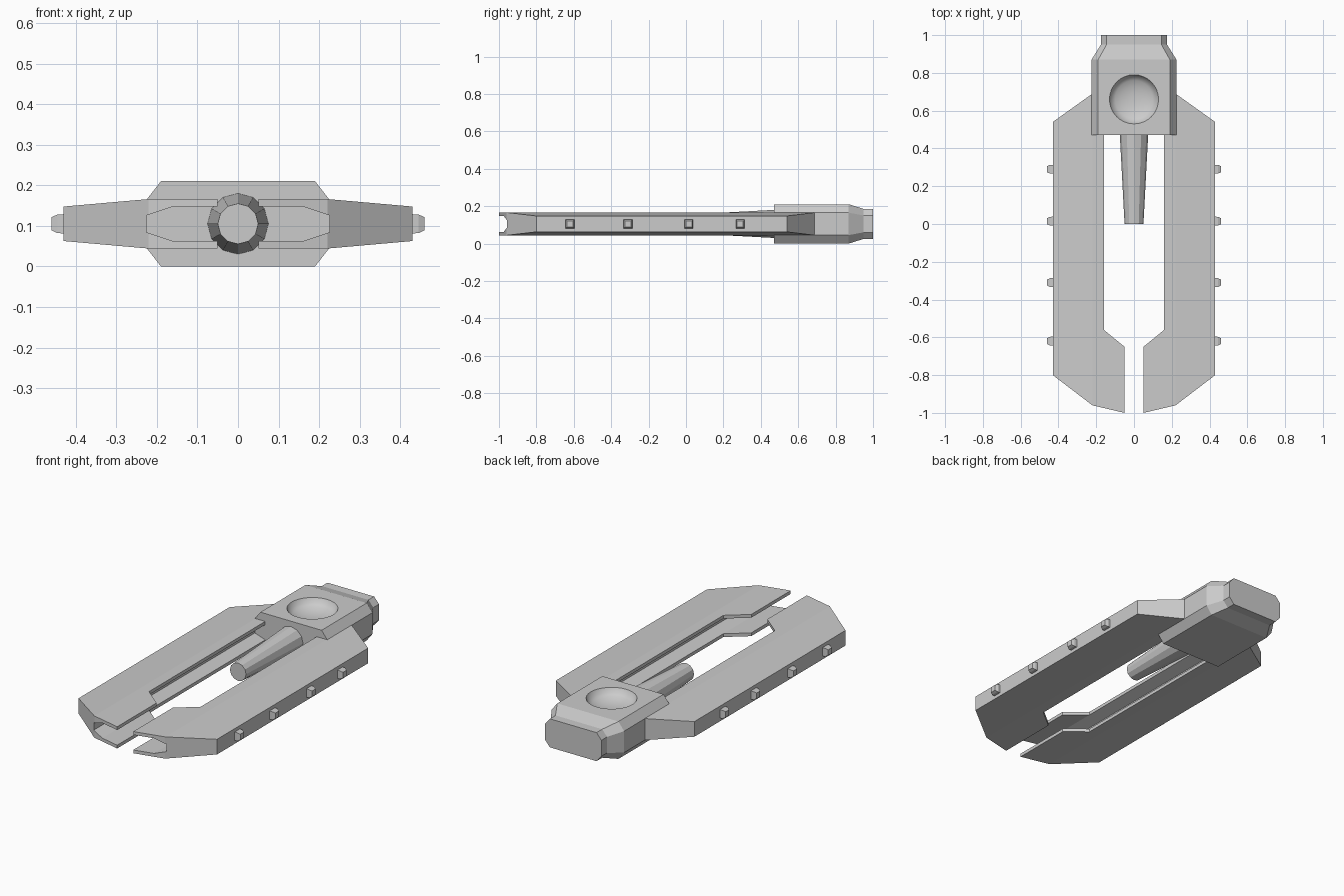
import bpy, bmesh
from math import sin, cos, tau

if "Cube" in bpy.data.objects:
    bpy.data.objects.remove(bpy.data.objects["Cube"])

ZC = 0.105  # mid height of the whole model


def finish(name, bm, smooth=False):
    bmesh.ops.recalc_face_normals(bm, faces=bm.faces[:])
    for f in bm.faces:
        f.smooth = smooth
    me = bpy.data.meshes.new(name)
    bm.to_mesh(me)
    bm.free()
    ob = bpy.data.objects.new(name, me)
    bpy.context.collection.objects.link(ob)
    return ob


def loft(bm, rings):
    """Skin a list of equal-length closed rings and cap both ends."""
    vs = [[bm.verts.new(p) for p in r] for r in rings]
    n = len(vs[0])
    for a, b in zip(vs, vs[1:]):
        for i in range(n):
            j = (i + 1) % n
            bm.faces.new((a[i], a[j], b[j], b[i]))
    bm.faces.new(vs[0])
    bm.faces.new(vs[-1])


def octagon(y, x_out, x_in, h_out, h_in):
    quad = [(x_out, h_in), (x_in, h_out), (-x_in, h_out), (-x_out, h_in)]
    pts = quad + [(-x, -h) for x, h in quad]
    return [(x, y, ZC + h) for x, h in pts]


def cut(ob, cutter):
    cutter.hide_render = True
    cutter.display_type = 'WIRE'
    m = ob.modifiers.new("cut", 'BOOLEAN')
    m.operation = 'DIFFERENCE'
    m.solver = 'EXACT'
    m.object = cutter


def mirror(ob):
    ob.modifiers.new("mirror", 'MIRROR').use_axis[0] = True


# Arm: flat inner slab plus outer panel that thins toward the edge
inner = [(0.22, -0.96), (0.05, -1.0), (0.05, -0.65), (0.16, -0.56),
         (0.16, 0.69), (0.22, 0.69)]
outer = [(0.43, 0.54), (0.43, -0.80)]
bm = bmesh.new()
levels = []
for s in (-1, 1):
    a = [bm.verts.new((x, y, ZC + s * 0.061)) for x, y in inner]
    b = [bm.verts.new((x, y, ZC + s * 0.0425)) for x, y in outer]
    bm.faces.new(a)
    bm.faces.new((a[0], a[5], b[0], b[1]))
    levels.append(a + b)
lo, hi = levels
for i in range(8):
    j = (i + 1) % 8
    bm.faces.new((lo[i], lo[j], hi[j], hi[i]))
arm = finish("side_arms", bm)

# Channel running along the inside of the arms, open at the front
bm = bmesh.new()
loft(bm, [octagon(y, 0.225, 0.16, 0.0425, 0.021) for y in (-1.1, 0.6)])
cut(arm, finish("channel_cutter", bm))
mirror(arm)

# Pegs on the outer edges
bm = bmesh.new()
for y in (-0.62, -0.31, 0.015, 0.29):
    loft(bm, [[(x, y + a * h, ZC + b * h)
               for a, b in ((-1, -1), (1, -1), (1, 1), (-1, 1))]
              for x, h in ((0.42, 0.024), (0.445, 0.023), (0.46, 0.016))])
mirror(finish("side_pegs", bm))

# Rear housing with chamfered edges and narrowed neck
bm = bmesh.new()
loft(bm, [octagon(0.47, 0.225, 0.19, 0.105, 0.06),
          octagon(0.87, 0.225, 0.19, 0.105, 0.06),
          octagon(0.95, 0.175, 0.145, 0.08, 0.045),
          octagon(1.00, 0.175, 0.145, 0.08, 0.045)])
housing = finish("rear_housing", bm)

# Round dish sunk into the top of the housing
bm = bmesh.new()
N = 32
dish = [(0.13, 0.25), (0.13, 0.21), (0.118, 0.185), (0.10, 0.174),
        (0.07, 0.163), (0.035, 0.157), (0.01, 0.156)]
loft(bm, [[(r * cos(tau * i / N), 0.66 + r * sin(tau * i / N), z)
           for i in range(N)] for r, z in dish])
cut(housing, finish("dish_cutter", bm, smooth=True))

# Tapered barrel between the arms
bm = bmesh.new()
loft(bm, [[(r * sin(tau * i / 12), y, ZC + r * cos(tau * i / 12))
           for i in range(12)] for r, y in ((0.05, 0.0), (0.076, 0.49))])
finish("barrel", bm)
